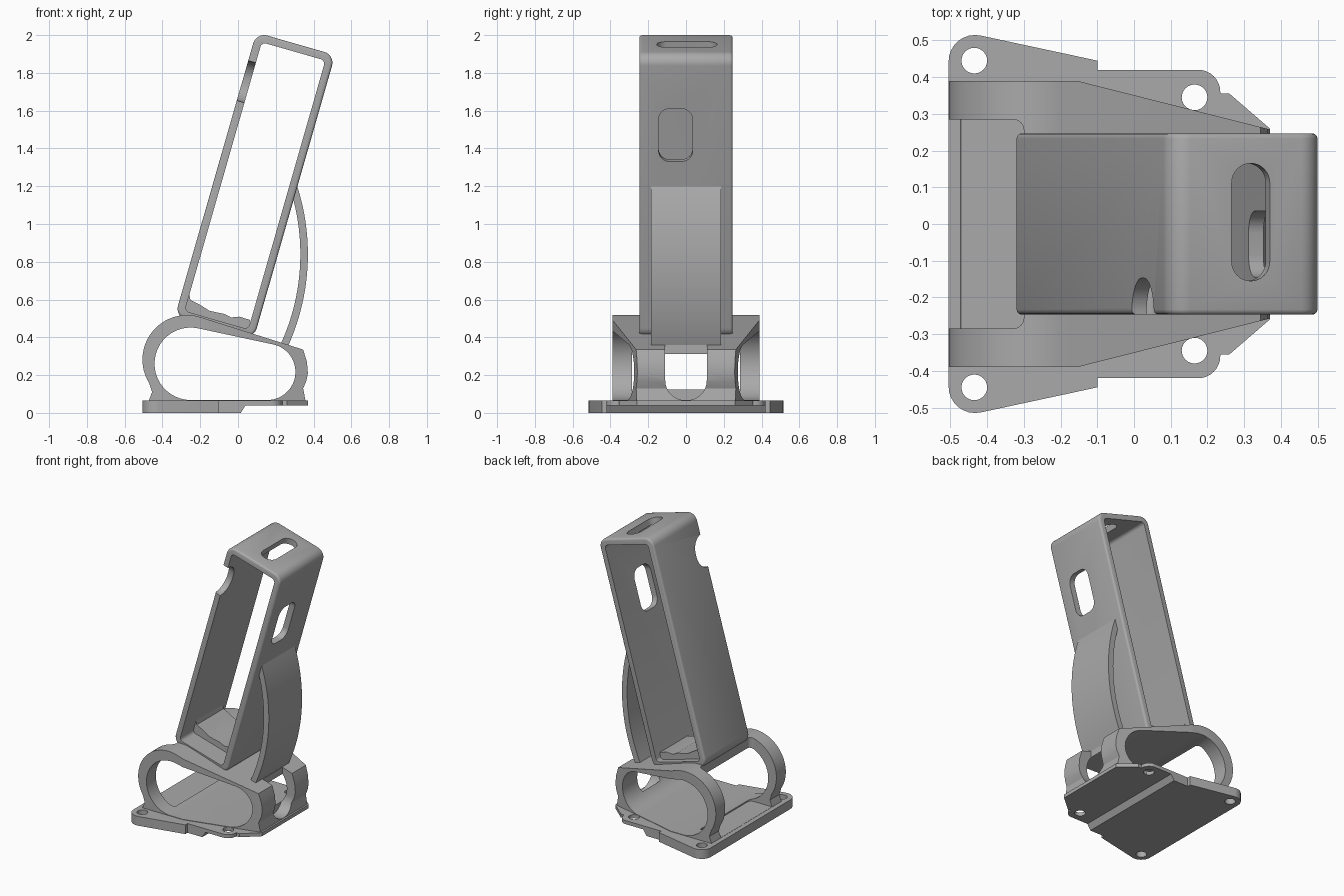
import bpy, bmesh
from math import sin, cos, tan, radians, pi
from mathutils import Matrix, Vector

old = bpy.data.objects.get("Cube")
if old:
    bpy.data.objects.remove(old, do_unlink=True)

GREY = (0.40, 0.40, 0.40, 1)
mat = bpy.data.materials.new("plain grey")
mat.use_nodes = True
mat.diffuse_color = GREY
mat.node_tree.nodes["Principled BSDF"].inputs["Base Color"].default_value = GREY


def arc(cx, cy, r, a0, a1, n=24):
    steps = [radians(a0 + (a1 - a0) * i / n) for i in range(n + 1)]
    return [(cx + r * cos(a), cy + r * sin(a)) for a in steps]


def fillet(corners, n=8):
    """Round each (x, y, radius) corner of a polygon."""
    out = []
    for i, (x, y, r) in enumerate(corners):
        p = Vector((x, y))
        if r == 0:
            out.append((x, y))
            continue
        a = (Vector(corners[i - 1][:2]) - p).normalized()
        b = (Vector(corners[(i + 1) % len(corners)][:2]) - p).normalized()
        half = a.angle(b) / 2
        mid = p + (a + b).normalized() * r / sin(half)
        v0 = p + a * r / tan(half) - mid
        v1 = p + b * r / tan(half) - mid
        turn = v0.angle_signed(v1)
        for k in range(n + 1):
            out.append(tuple(mid + Matrix.Rotation(-turn * k / n, 2) @ v0))
    return out


def rect(cx, cy, w, h, r):
    """Rounded rectangle from centre, half sizes and corner radius."""
    return fillet([(cx + sx * w, cy + sy * h, r)
                   for sx, sy in ((-1, -1), (1, -1), (1, 1), (-1, 1))])


PLANES = {"xy": lambda u, v, d: (u, v, d),
          "xz": lambda u, v, d: (u, d, v),
          "yz": lambda u, v, d: (d, u, v)}


def prism(name, plane, pts, lo, hi, matrix=Matrix()):
    """Extrude a profile drawn in a plane from lo to hi along its normal."""
    bm = bmesh.new()
    place = PLANES[plane]
    a = [bm.verts.new(matrix @ Vector(place(u, v, lo))) for u, v in pts]
    b = [bm.verts.new(matrix @ Vector(place(u, v, hi))) for u, v in pts]
    bm.faces.new(a)
    bm.faces.new(b[::-1])
    for i in range(len(a)):
        bm.faces.new((a[i - 1], b[i - 1], b[i], a[i]))
    bmesh.ops.recalc_face_normals(bm, faces=bm.faces)
    me = bpy.data.meshes.new(name)
    bm.to_mesh(me)
    bm.free()
    me.materials.append(mat)
    ob = bpy.data.objects.new(name, me)
    bpy.context.collection.objects.link(ob)
    return ob


def activate(ob):
    bpy.ops.object.select_all(action="DESELECT")
    ob.select_set(True)
    bpy.context.view_layer.objects.active = ob


def boolean(ob, tool, operation="DIFFERENCE"):
    mod = ob.modifiers.new("cut", "BOOLEAN")
    mod.operation, mod.object, mod.solver = operation, tool, "EXACT"
    activate(ob)
    bpy.ops.object.modifier_apply(modifier=mod.name)
    bpy.data.objects.remove(tool, do_unlink=True)


def finish(ob):
    activate(ob)
    bpy.ops.object.shade_smooth_by_angle(angle=radians(32))


# Base plate: mirrored outline, four screw holes, thinner toward +x
side = [(0.37, 0.26, 0), (0.26, 0.355, 0), (0.235, 0.355, 0), (0.235, 0.42, 0.06),
        (-0.10, 0.42, 0), (-0.10, 0.445, 0), (-0.44, 0.522, 0.07), (-0.505, 0.522, 0)]
side[6:] = [(-0.505, 0.532, 0.072)]
outline = side + [(x, -y, r) for x, y, r in reversed(side)]
base = prism("base_plate", "xy", fillet(outline), 0, 0.065)
for x, y in ((-0.435, 0.445), (0.165, 0.345)):
    for s in (1, -1):
        boolean(base, prism("hole", "xy", arc(x, s * y, 0.035, 0, 345, 23), -0.1, 0.2))
step = [(0.0, -0.1), (0.0, 0), (0.015, 0), (0.04, 0.04), (0.6, 0.04), (0.6, -0.1)]
boolean(base, prism("step", "xz", step, -1, 1))
finish(base)

# Oval loop stand: side profile, tapered in plan, hollowed through
profile = arc(-0.27, 0.282, 0.236, 74, 212) + [
    (-0.455, 0.11), (-0.478, 0.05), (0.36, 0.05), (0.345, 0.13),
    (0.362, 0.17), (0.37, 0.21), (0.365, 0.27), (0.345, 0.335)]
stand = prism("loop_stand", "xz", profile, -0.39, 0.39)
plan = [(-0.6, 0.39), (-0.155, 0.39), (0.4, 0.25)]
plan += [(x, -y) for x, y in reversed(plan)]
boolean(stand, prism("taper", "xy", plan, -0.1, 1), "INTERSECT")
oval = arc(-0.25, 0.26, 0.192, 74, 270) + arc(0.155, 0.217, 0.149, 270, 434)
boolean(stand, prism("oval", "xz", oval, -1, 1))
# wide gap at the round end, narrow rounded gap at the other
boolean(stand, prism("wide_gap", "xy", rect(-0.6, 0, 0.3, 0.285, 0.03), 0.066, 1))
boolean(stand, prism("narrow_gap", "yz", rect(0, 0.57, 0.11, 0.503, 0.105), 0.27, 1))
finish(stand)

# Leaning holder frame
tilt = Matrix.Translation((0.09, 0, 1.2025)) @ Matrix.Rotation(radians(16), 4, "Y")
W, L, WALL, D = 0.217, 0.782, 0.042, 0.247
frame = prism("holder_frame", "xz", rect(0, 0, W, L, 0.06), -D, D, tilt)
bevel = frame.modifiers.new("soft_rim", "BEVEL")
bevel.width, bevel.segments = 0.014, 3
bevel.limit_method, bevel.angle_limit = "ANGLE", radians(60)
activate(frame)
bpy.ops.object.modifier_apply(modifier=bevel.name)
boolean(frame, prism("inside", "xz", rect(0, 0, W - WALL, L - WALL, 0.025), -1, 1, tilt))
boolean(frame, prism("window", "yz", rect(-0.055, 0.341, 0.09, 0.146, 0.06), 0.1, 0.4, tilt))
boolean(frame, prism("slot", "xy", rect(0.013, 0.005, 0.054, 0.16, 0.053), 0.6, 1, tilt))
boolean(frame, prism("thumb_notch", "yz", rect(-D, 0.517, 0.1, 0.11, 0.099), -0.4, -0.1, tilt))
finish(frame)

# Shaped rest on the floor of the holder
rest = [(-0.18, -0.75), (0.18, -0.75), (0.17, -0.69), (0.112, -0.689), (0.07, -0.705),
        (0.032, -0.697), (-0.048, -0.703), (-0.11, -0.685), (-0.162, -0.675), (-0.18, -0.64)]
finish(prism("floor_rest", "xz", rest, -0.1, 0.2, tilt))

# Bowed brace behind the holder
bow = arc(-0.81, 0.84, 1.18, -25.2, 17.8) + arc(-0.81, 0.84, 1.14, 17.8, -25.2)
finish(prism("bowed_brace", "xz", bow, -0.185, 0.185))
